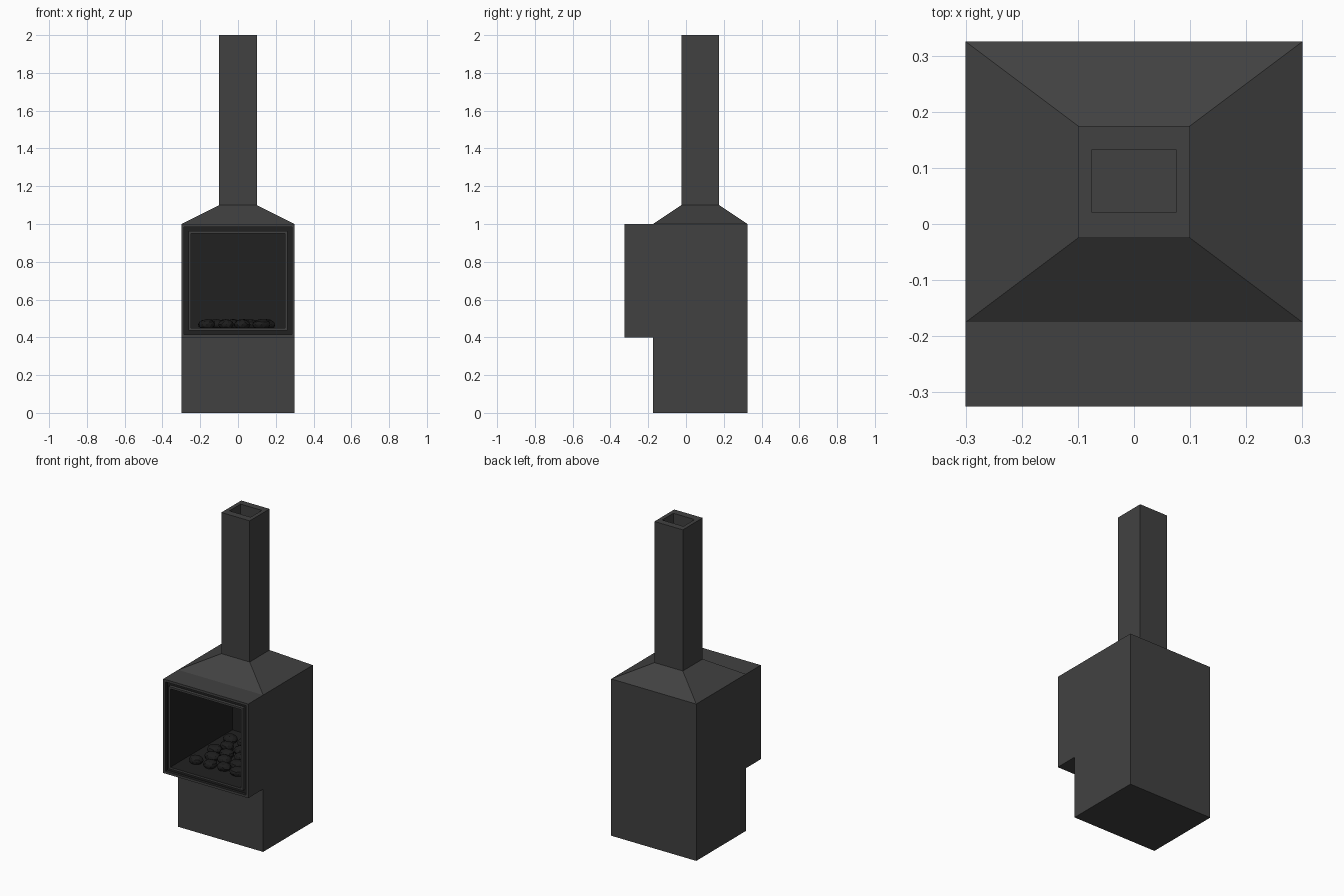
import bpy, bmesh, random
from mathutils import Vector

if "Cube" in bpy.data.objects:
    bpy.data.objects.remove(bpy.data.objects["Cube"])

random.seed(4)


def material(name, v):
    m = bpy.data.materials.new(name)
    m.diffuse_color = (v, v, v, 1)
    m.use_nodes = True
    m.node_tree.nodes["Principled BSDF"].inputs["Base Color"].default_value = m.diffuse_color
    return m


STEEL = material("dark_steel", 0.053)
SOOT = material("soot_black", 0.015)
COAL = material("coal", 0.012)


def finish(bm, name, *mats):
    me = bpy.data.meshes.new(name)
    bm.to_mesh(me)
    bm.free()
    for m in mats:
        me.materials.append(m)
    ob = bpy.data.objects.new(name, me)
    bpy.context.collection.objects.link(ob)
    return ob


def inset(bm, face, width, mat=0):
    """Inset a face; the new border ring gets the given material."""
    ring = bmesh.ops.inset_individual(bm, faces=[face], thickness=width, use_even_offset=True)["faces"]
    for f in ring:
        f.material_index = mat
    return face


def push(bm, face, depth, mat=0):
    """Extrude a face straight along its normal; walls get the given material."""
    n = face.normal.copy()
    face = bmesh.ops.extrude_discrete_faces(bm, faces=[face])["faces"][0]
    bmesh.ops.translate(bm, verts=face.verts[:], vec=n * depth)
    for e in face.edges:
        for f in e.link_faces:
            f.material_index = mat
    bm.normal_update()
    return face


def rect(bm, x, y0, y1, z):
    return [bm.verts.new(p) for p in ((-x, y0, z), (x, y0, z), (x, y1, z), (-x, y1, z))]


def skin(bm, a, b):
    for i in range(4):
        j = (i + 1) % 4
        bm.faces.new((a[i], a[j], b[j], b[i]))


# Stove body: stepped side profile extruded across x
bm = bmesh.new()
profile = [(-0.175, 0), (0.325, 0), (0.325, 1), (-0.325, 1), (-0.325, 0.4), (-0.175, 0.4)]
side = bm.faces.new([bm.verts.new((-0.3, y, z)) for y, z in profile])
ext = bmesh.ops.extrude_face_region(bm, geom=[side])["geom"]
bmesh.ops.translate(bm, verts=[v for v in ext if isinstance(v, bmesh.types.BMVert)], vec=(0.6, 0, 0))
bmesh.ops.recalc_face_normals(bm, faces=bm.faces[:])
bm.normal_update()

# Door: outer rim, dark groove, raised inner rim, deep firebox
door = min(bm.faces, key=lambda f: f.calc_center_median().y)
door = inset(bm, door, 0.015)
door = push(bm, door, -0.02, 1)
door = inset(bm, door, 0.0225, 1)
door = push(bm, door, 0.02, 0)
door = inset(bm, door, 0.0125)
push(bm, door, -0.625, 1)
finish(bm, "stove_body", STEEL, SOOT)

# Tapered hood
bm = bmesh.new()
skin(bm, rect(bm, 0.3, -0.175, 0.325, 1.0), rect(bm, 0.1, -0.025, 0.175, 1.1))
finish(bm, "hood", STEEL)

# Square chimney with a recessed flue opening
bm = bmesh.new()
low, high = rect(bm, 0.1, -0.025, 0.175, 1.1), rect(bm, 0.1, -0.025, 0.175, 2.0)
skin(bm, low, high)
top = bm.faces.new(high)
bm.normal_update()
top = inset(bm, top, 0.025)
for v in top.verts:
    v.co.y = 0.0765 + (v.co.y - 0.075) * 0.75
push(bm, top, -0.1)
finish(bm, "chimney", STEEL)

# Bed of lumpy coals on the firebox floor
bm = bmesh.new()
for row in range(5):
    for col in range(4):
        lump = bmesh.ops.create_icosphere(bm, subdivisions=2, radius=1)["verts"]
        shift = 0.02 if row % 2 else -0.02
        c = Vector((-0.14 + col * 0.092 + shift + random.uniform(-0.008, 0.008),
                    -0.18 + row * 0.085 + random.uniform(-0.008, 0.008), 0.468))
        rx, ry = random.uniform(0.042, 0.05), random.uniform(0.038, 0.046)
        for v in lump:
            v.co = c + Vector((v.co.x * rx, v.co.y * ry, v.co.z * 0.028)) * random.uniform(0.93, 1.05)
finish(bm, "coals", COAL)
